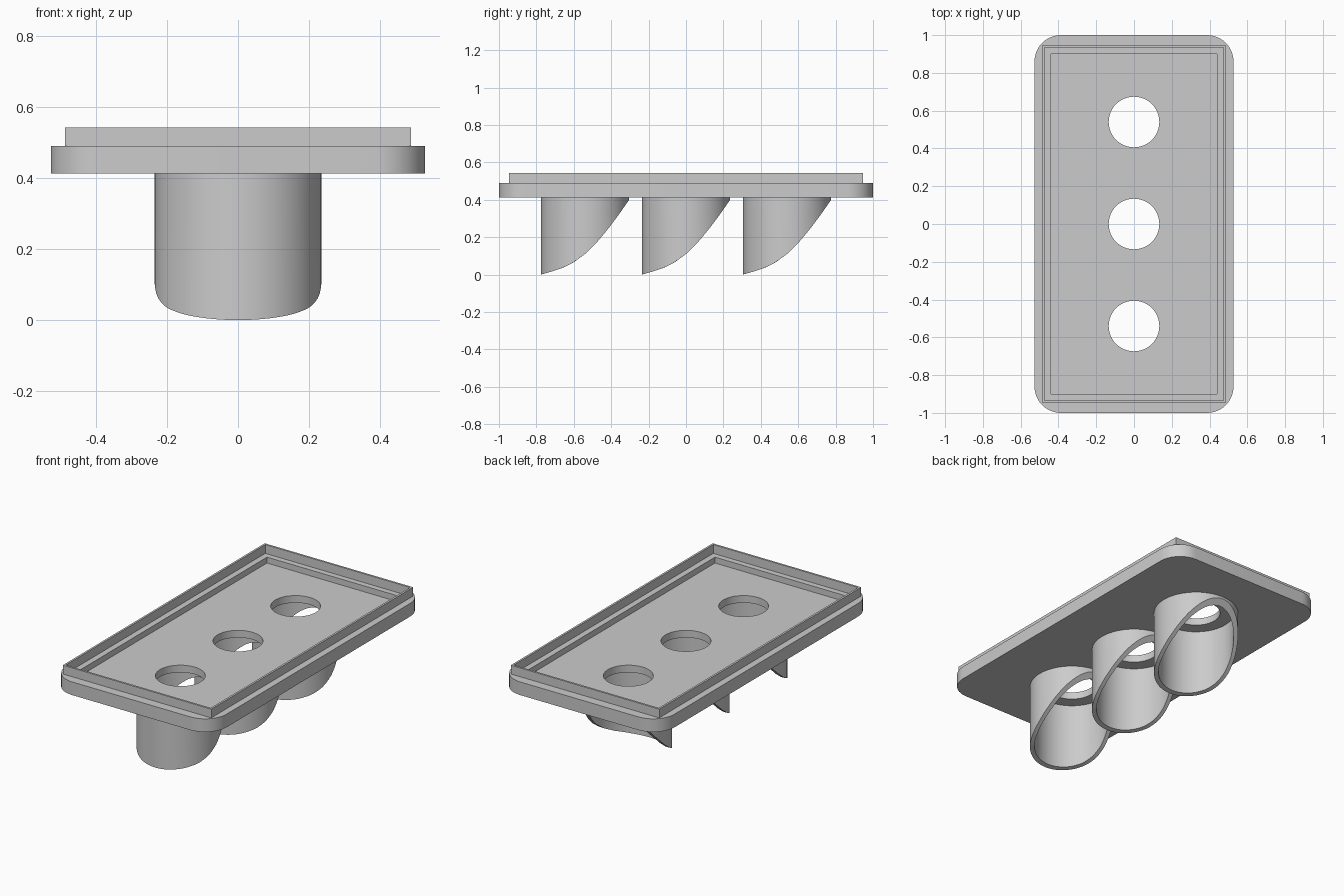
import bpy, bmesh, math

if "Cube" in bpy.data.objects:
    bpy.data.objects.remove(bpy.data.objects["Cube"])

Z0, FLOOR, Z1, TOP = 0.412, 0.455, 0.49, 0.542
HOLE_Y = (-0.54, 0.0, 0.54)


def new_object(name, bm):
    bmesh.ops.recalc_face_normals(bm, faces=bm.faces)
    mesh = bpy.data.meshes.new(name)
    bm.to_mesh(mesh)
    bm.free()
    ob = bpy.data.objects.new(name, mesh)
    bpy.context.collection.objects.link(ob)
    return ob


def loft(name, rings, closed=False):
    """Skin a list of equal-length rings; cap the ends or close into a tube."""
    bm = bmesh.new()
    loops = [[bm.verts.new(p) for p in r] for r in rings]
    n = len(loops[0])
    pairs = list(zip(loops, loops[1:]))
    if closed:
        pairs.append((loops[-1], loops[0]))
    else:
        bm.faces.new(loops[0])
        bm.faces.new(loops[-1])
    for a, b in pairs:
        for i in range(n):
            j = (i + 1) % n
            bm.faces.new((a[i], a[j], b[j], b[i]))
    return new_object(name, bm)


def rect(hx, hy, z):
    return [(-hx, -hy, z), (hx, -hy, z), (hx, hy, z), (-hx, hy, z)]


def rounded_rect(hx, hy, r, z, seg=10):
    pts = []
    for k, (sx, sy) in enumerate(((1, 1), (-1, 1), (-1, -1), (1, -1))):
        for i in range(seg + 1):
            a = math.pi / 2 * (k + i / seg)
            pts.append((sx * (hx - r) + r * math.cos(a),
                        sy * (hy - r) + r * math.sin(a), z))
    return pts


def circle(r, cy, zfun, n=64):
    angles = [2 * math.pi * i / n for i in range(n)]
    return [(r * math.cos(a), cy + r * math.sin(a), zfun(r * math.sin(a)))
            for a in angles]


def smooth(ob):
    bpy.ops.object.select_all(action='DESELECT')
    ob.select_set(True)
    bpy.context.view_layer.objects.active = ob
    bpy.ops.object.shade_smooth_by_angle(angle=math.radians(30))


def cut(ob, cutter):
    mod = ob.modifiers.new("cut", 'BOOLEAN')
    mod.operation = 'DIFFERENCE'
    mod.solver = 'EXACT'
    mod.object = cutter
    bpy.context.view_layer.objects.active = ob
    bpy.ops.object.modifier_apply(modifier=mod.name)
    bpy.data.objects.remove(cutter)


# Curved sweep of the hood mouth: height as a function of depth
SWEEP = [(-0.235, 0.0), (-0.18, 0.016), (-0.12, 0.036), (-0.06, 0.066),
         (0.0, 0.11), (0.06, 0.168), (0.12, 0.24), (0.18, 0.32), (0.236, 0.40)]


def mouth(y):
    for (y0, z0), (y1, z1) in zip(SWEEP, SWEEP[1:]):
        if y <= y1:
            return max(0.0, z0 + (z1 - z0) * (y - y0) / (y1 - y0))
    return SWEEP[-1][1]


# Base plate with a shallow recess and three through holes
plate = loft("base_plate", [rounded_rect(0.527, 1.0, 0.14, Z0),
                            rounded_rect(0.527, 1.0, 0.14, Z1)])
cut(plate, loft("recess_cutter", [rect(0.44, 0.90, FLOOR), rect(0.44, 0.90, 0.7)]))
for y in HOLE_Y:
    cut(plate, loft("hole_cutter", [circle(0.134, y, lambda t: 0.3),
                                    circle(0.134, y, lambda t: 0.6)]))
smooth(plate)

# Thin raised lip
loft("raised_lip", [rect(0.487, 0.946, Z1), rect(0.487, 0.946, TOP),
                    rect(0.475, 0.934, TOP), rect(0.475, 0.934, Z1)], closed=True)

# Hollow hoods under the plate
for i, y in enumerate(HOLE_Y):
    hood = loft(f"light_hood_{i + 1}", [
        circle(0.235, y, lambda t: Z0), circle(0.235, y, mouth),
        circle(0.21, y, mouth), circle(0.21, y, lambda t: Z0)], closed=True)
    smooth(hood)
